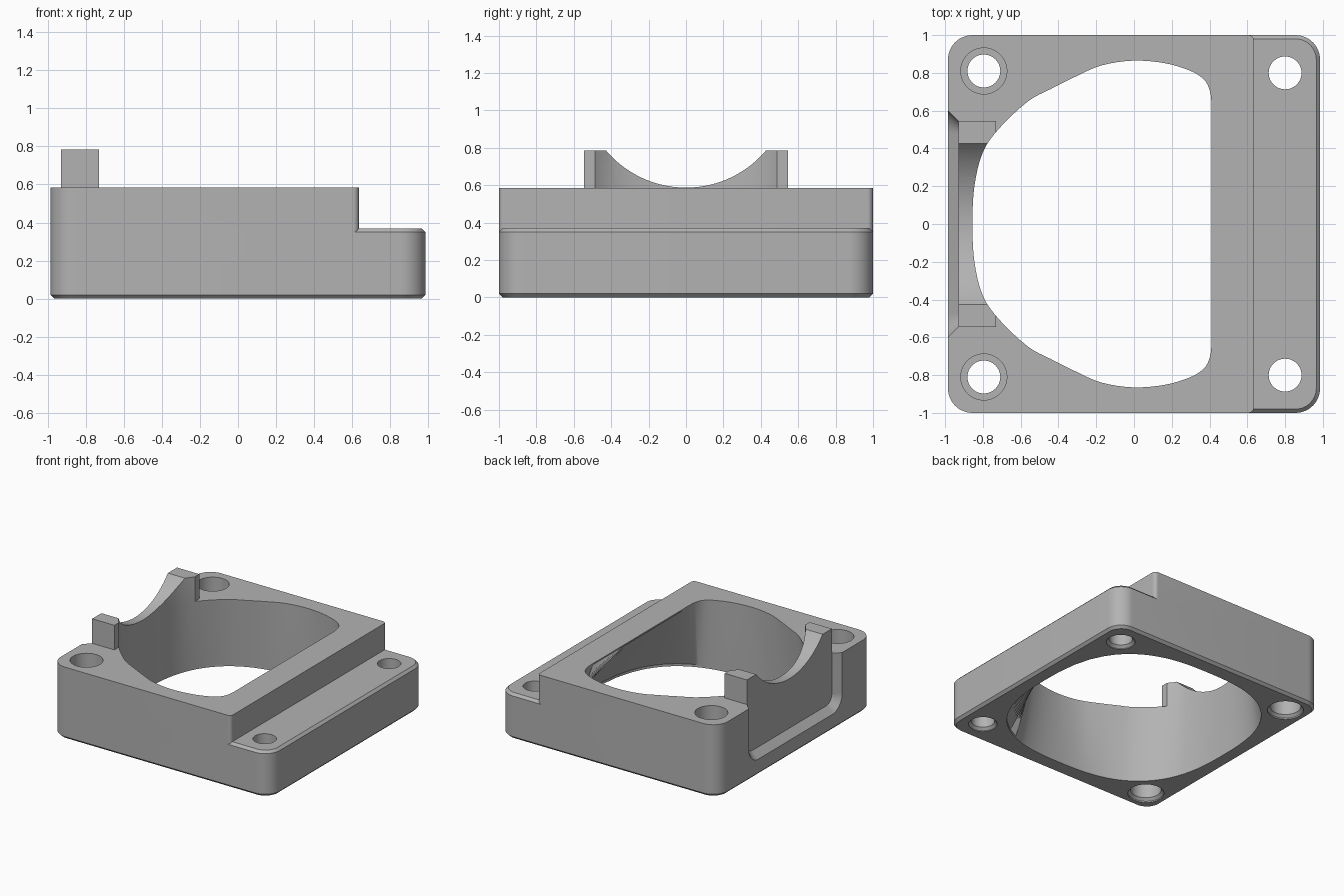
import bpy, bmesh, math
from mathutils import Vector

if "Cube" in bpy.data.objects:
    bpy.data.objects.remove(bpy.data.objects["Cube"])

grey = bpy.data.materials.new("plain_grey")
grey.use_nodes = True
colour = (0.45, 0.45, 0.45, 1)
grey.diffuse_color = colour
grey.node_tree.nodes["Principled BSDF"].inputs["Base Color"].default_value = colour


def loft(name, rings):
    """Closed solid through rings that share a point count."""
    bm = bmesh.new()
    loops = [[bm.verts.new(p) for p in ring] for ring in rings]
    n = len(loops[0])
    for a, b in zip(loops, loops[1:]):
        for i in range(n):
            j = (i + 1) % n
            bm.faces.new((a[i], a[j], b[j], b[i]))
    bm.faces.new(loops[0][::-1])
    bm.faces.new(loops[-1])
    bmesh.ops.recalc_face_normals(bm, faces=bm.faces)
    mesh = bpy.data.meshes.new(name)
    bm.to_mesh(mesh)
    bm.free()
    mesh.materials.append(grey)
    obj = bpy.data.objects.new(name, mesh)
    bpy.context.collection.objects.link(obj)
    return obj


def rounded_rect(u0, u1, v0, v1, radii, steps=12):
    """Outline from corner (u1, v1) anticlockwise; radii in the same order."""
    pts = []
    corners = [(u1, v1, -1, -1), (u0, v1, 1, -1), (u0, v0, 1, 1), (u1, v0, -1, 1)]
    for k, ((u, v, su, sv), r) in enumerate(zip(corners, radii)):
        for s in range(steps + 1):
            t = math.pi / 2 * (k + s / steps)
            pts.append((u + su * r + r * math.cos(t), v + sv * r + r * math.sin(t)))
    return pts


def circle(x, y, z, r, n=48):
    return [(x + r * math.cos(math.tau * i / n), y + r * math.sin(math.tau * i / n), z)
            for i in range(n)]


def combine(target, tool, operation):
    mod = target.modifiers.new("combine", "BOOLEAN")
    mod.operation = operation
    mod.solver = "EXACT"
    mod.object = tool
    bpy.ops.object.select_all(action="DESELECT")
    bpy.context.view_layer.objects.active = target
    target.select_set(True)
    bpy.ops.object.modifier_apply(modifier=mod.name)
    bpy.data.objects.remove(tool)


# Base slab with chamfered lower and upper rims
W, TOP, LEDGE, C, R = 0.985, 0.585, 0.37, 0.02, 0.13


def slab_ring(z, inset):
    return [(x, y, z) for x, y in rounded_rect(-W + inset, W - inset, -1 + inset, 1 - inset,
                                               [R - inset] * 4)]


body = loft("duct_body", [slab_ring(0, C), slab_ring(C, 0),
                          slab_ring(LEDGE - C, 0), slab_ring(LEDGE, C)])

# Raised block beside the ledge
block = rounded_rect(-W, 0.635, -1, 1, [0.03, R, R, 0.03])
combine(body, loft("raised_block", [[(x, y, z) for x, y in block]
                                    for z in (LEDGE - C, TOP)]), "UNION")

# Cradle standing on the wall
cradle = [(-0.96, -0.545), (-0.73, -0.545), (-0.73, 0.545), (-0.96, 0.545)]
combine(body, loft("cradle", [[(x, y, z) for x, y in cradle] for z in (0.45, 0.785)]), "UNION")

# Round scoop through the cradle
scoop = [[(x, y, z + 1.147) for y, z, _ in circle(0, 0, 0, 0.56, 96)] for x in (-1.2, -0.5)]
combine(body, loft("scoop_cutter", scoop), "DIFFERENCE")

# Flared recess in the outer wall
recess = []
for x, grow in ((-0.93, 0), (-1.0, 0.07)):
    outline = rounded_rect(-0.545 - grow, 0.545 + grow, 0.185 - grow, 1.5,
                           [0.01, 0.01, 0.07 + grow, 0.07 + grow])
    recess.append([(x, y, z) for y, z in outline])
combine(body, loft("recess_cutter", recess), "DIFFERENCE")

# Main opening: D-shaped at the top, rounded square at the bottom
half = [(0.41, 0), (0.41, 0.3), (0.41, 0.5), (0.41, 0.64), (0.40, 0.71), (0.37, 0.765),
        (0.30, 0.81), (0.17, 0.85), (0, 0.865), (-0.17, 0.84), (-0.31, 0.78),
        (-0.44, 0.715), (-0.56, 0.65), (-0.71, 0.51), (-0.80, 0.38), (-0.845, 0.2), (-0.855, 0)]
ctrl = [Vector(p) for p in half] + [Vector((x, -y)) for x, y in half[-2:0:-1]]
upper = []
for i in range(len(ctrl)):
    a, b, c, d = (ctrl[(i + k) % len(ctrl)] for k in (-1, 0, 1, 2))
    for s in range(4):
        t = s / 4
        upper.append(0.5 * (2 * b + (c - a) * t + (2 * a - 5 * b + 4 * c - d) * t ** 2
                            + (3 * b - a - 3 * c + d) * t ** 3))


def squircle(p, size=0.868, power=2.7):
    d = p.normalized()
    return d * size / (abs(d.x) ** power + abs(d.y) ** power) ** (1 / power)


lower = [squircle(p) for p in upper]
opening = [[(p.x, p.y, z) for p in ring]
           for ring, z in ((lower, -0.1), (lower, 0.02), (upper, TOP - 0.01), (upper, 1.2))]
combine(body, loft("opening_cutter", opening), "DIFFERENCE")

# Screw holes: stepped in the tall side, plain in the ledge
tall = [(-0.1, 0.135), (0.01, 0.135), (0.03, 0.115), (0.2, 0.115), (0.2, 0.087),
        (0.35, 0.087), (0.35, 0.122), (0.9, 0.122)]
short = [(-0.1, 0.107), (0.005, 0.107), (0.025, 0.087), (0.9, 0.087)]
for side in (-1, 1):
    for x, y, profile in ((-0.795, 0.81, tall), (0.8, 0.8, short)):
        combine(body, loft("screw_hole_cutter", [circle(x, y * side, z, r) for z, r in profile]),
                "DIFFERENCE")

bpy.ops.object.select_all(action="DESELECT")
body.select_set(True)
bpy.context.view_layer.objects.active = body
bpy.ops.object.shade_smooth_by_angle(angle=math.radians(30))
